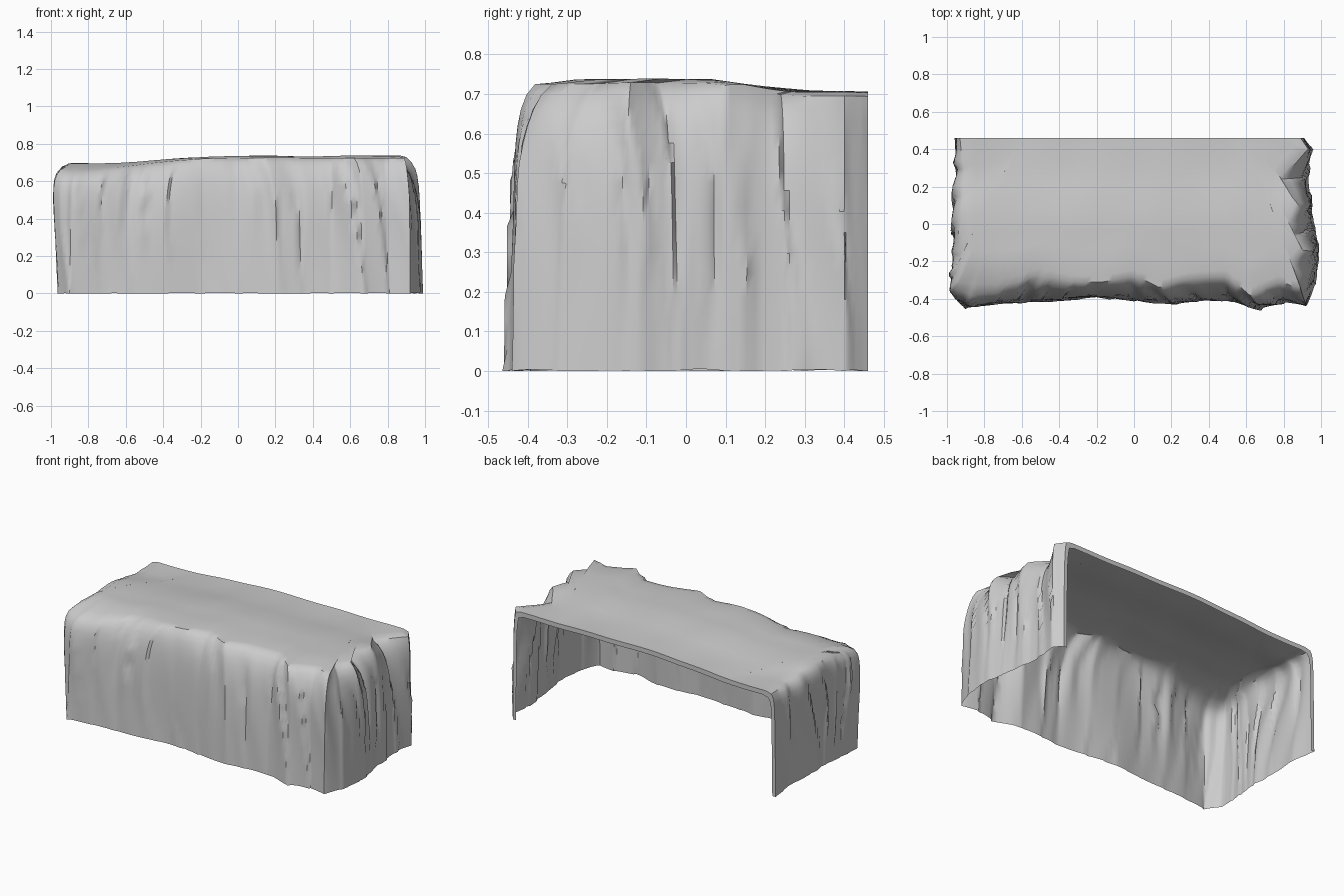
import bpy
import bmesh
import math
from mathutils import Vector, noise

default_cube = bpy.data.objects.get("Cube")
if default_cube:
    bpy.data.objects.remove(default_cube)

# Plan outline from the left back corner round the front to the right back:
# foot x, foot y, rim x, rim y
OUTLINE = [
    (-.96, .46, -.93, .46), (-.94, .3, -.92, .28), (-.95, .1, -.93, .12),
    (-.94, -.05, -.94, -.04), (-.95, -.15, -.93, -.17), (-.96, -.27, -.95, -.23),
    (-.96, -.37, -.94, -.31), (-.9, -.45, -.85, -.32), (-.75, -.43, -.66, -.32),
    (-.58, -.42, -.5, -.27), (-.4, -.41, -.32, -.31), (-.2, -.39, -.18, -.31),
    (0, -.41, 0, -.28), (.2, -.43, .14, -.34), (.35, -.41, .3, -.29),
    (.5, -.41, .5, -.28), (.68, -.46, .62, -.38), (.8, -.42, .78, -.31),
    (.92, -.44, .89, -.34), (.97, -.32, .84, -.22), (.99, -.15, .9, -.14),
    (.97, -.03, .8, -.07), (.95, .1, .88, .1), (.93, .25, .79, .24),
    (.95, .4, .93, .4), (.91, .46, .89, .46),
]
LAST = len(OUTLINE) - 1
STEPS = 8        # columns between outline points
WALL_ROWS = 14
TOP_ROWS = 8
BACK = .46


def smoothstep(a, b, x):
    t = min(max((x - a) / (b - a), 0), 1)
    return t * t * (3 - 2 * t)


def plateau(x, y):
    """Height of the top surface."""
    h = .695 + .04 * smoothstep(-.8, 0, x) - .03 * smoothstep(.05, .3, y)
    return h + .006 * noise.noise(Vector((x * 4, y * 4, 0)))


def outline_at(s):
    """Foot and rim points at a distance s, counted in outline points."""
    i = min(int(s), LAST - 1)
    f = s - i
    f = f + .5 * (smoothstep(0, 1, f) - f)
    fx, fy, rx, ry = (a + (b - a) * f for a, b in zip(OUTLINE[i], OUTLINE[i + 1]))
    return Vector((fx, fy, 0)), Vector((rx, ry, 0))


def fold(s, t):
    """Overlapping upright slabs whose creases slant sideways towards the foot."""
    w = s - .5 * (1 - t) + .7 * noise.noise(Vector((s * .3, t * 1.2, 4)))
    saw = (w * 1.4) % 1 - .5
    depth = .03 * smoothstep(-.4, .5, noise.noise(Vector((w * .6, t * 1.6, 7))))
    ridge = .25 - abs(noise.noise(Vector((w * 1.1, t * .5, 9))))
    return (depth * saw + .035 * ridge) * (.4 + .6 * smoothstep(0, .6, t))


def column(s):
    """One strip from the foot, over the rim, to the back edge."""
    foot, rim = outline_at(s)
    before, after = outline_at(max(s - .5, 0))[0], outline_at(min(s + .5, LAST))[0]
    along = (after - before).normalized()
    out = Vector((along.y, -along.x, 0))
    calm = smoothstep(0, .8, min(s, LAST - s))
    # The left wall overhangs and has the squarest rim
    left = smoothstep(9, 6, s) if s > 9 else 1 - smoothstep(6, 9, s)
    sag = .02 * smoothstep(.3, .9, -rim.x) * smoothstep(.2, -.3, rim.y) if rim.y < .2 else 0
    rim_z = plateau(rim.x, rim.y) - .01 - sag
    points = []
    for r in range(WALL_ROWS + 1):
        t = r / WALL_ROWS
        p = foot.lerp(rim, .3 * t + .7 * t ** (6 + 5 * left))
        p += out * calm * (fold(s, t) * (1 - .7 * t ** 6) + .035 * left * t * (1 - t ** 8))
        p.y = min(p.y, BACK)
        p.z = rim_z * (1 - (1 - t) ** 1.25)
        p.z += .008 * calm * (1 - t) * abs(noise.noise(Vector((s, 0, 0))))
        points.append(p)
    # Top surface, drawn in towards a line along the back edge
    goal = Vector((min(max(rim.x, -.6), .6), BACK, 0))
    start = points[-1]
    for r in range(1, TOP_ROWS + 1):
        t = (r / TOP_ROWS) ** 1.5
        p = start.lerp(goal, t)
        p.z = rim_z + (plateau(p.x, p.y) - rim_z) * smoothstep(0, .12, t)
        points.append(p)
    return points


# Rock shell: front and side walls and top
bm = bmesh.new()
columns = [[bm.verts.new(p) for p in column(i / STEPS)] for i in range(LAST * STEPS + 1)]
for first, second in zip(columns, columns[1:]):
    for k in range(len(first) - 1):
        bm.faces.new((first[k], second[k], second[k + 1], first[k + 1]))
bmesh.ops.remove_doubles(bm, verts=bm.verts, dist=.0005)

# Narrow return lip round the open back
back_edges = [e for e in bm.edges if e.is_boundary and all(v.co.y > BACK - .003 for v in e.verts)]
lip = bmesh.ops.extrude_edge_only(bm, edges=back_edges)["geom"]
for v in lip:
    if isinstance(v, bmesh.types.BMVert):
        v.co.x *= .975
        v.co.z -= .03 * smoothstep(.5, .66, v.co.z)
bmesh.ops.recalc_face_normals(bm, faces=bm.faces)
if sum(f.normal.z * f.calc_area() for f in bm.faces) < 0:
    bmesh.ops.reverse_faces(bm, faces=bm.faces)

mesh = bpy.data.meshes.new("cliff_shell")
bm.to_mesh(mesh)
bm.free()
cliff = bpy.data.objects.new("cliff_shell", mesh)
bpy.context.collection.objects.link(cliff)

# Plain grey stone
stone = bpy.data.materials.new("stone_grey")
stone.use_nodes = True
stone.diffuse_color = (.6, .6, .6, 1)
stone.node_tree.nodes["Principled BSDF"].inputs["Base Color"].default_value = (.6, .6, .6, 1)
mesh.materials.append(stone)

bpy.context.view_layer.objects.active = cliff
cliff.select_set(True)
bpy.ops.object.shade_smooth_by_angle(angle=math.radians(40))
